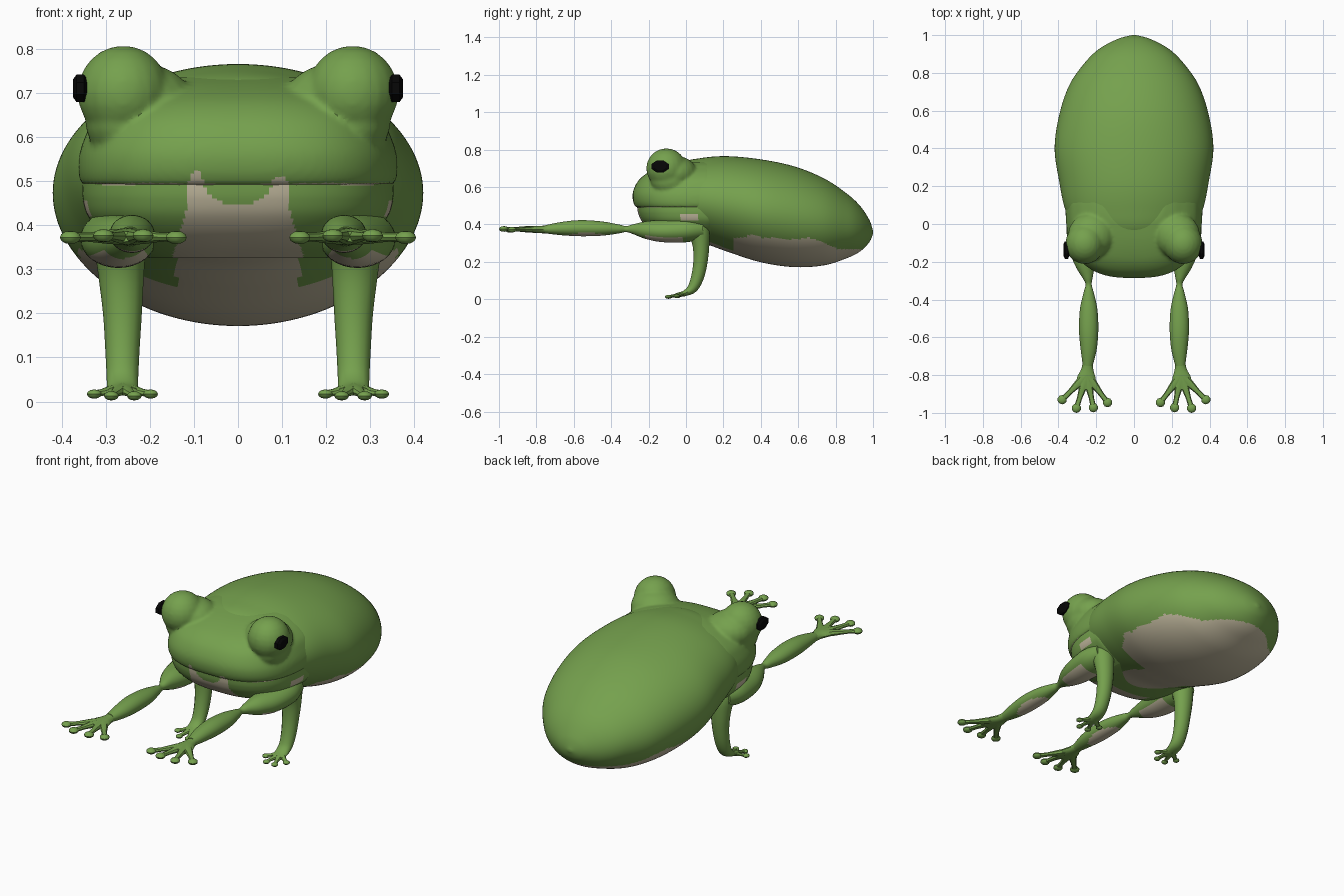
import bpy, bmesh, math
from mathutils import Vector

if "Cube" in bpy.data.objects:
    bpy.data.objects.remove(bpy.data.objects["Cube"])


def material(name, rgb):
    m = bpy.data.materials.new(name)
    m.diffuse_color = (*rgb, 1)
    m.use_nodes = True
    m.node_tree.nodes["Principled BSDF"].inputs["Base Color"].default_value = m.diffuse_color
    return m


GREEN = material("leaf green", (0.178, 0.355, 0.075))
CREAM = material("cream", (0.55, 0.495, 0.35))
BLACK = material("black", (0.002, 0.002, 0.002))


def paint(me, rule):
    for f in me.polygons:
        f.material_index = int(rule(f.center, f.normal))


def finish(bm, name, mats, rule=None, mirror=False, angle=40, blend=False):
    """Turn a bmesh into an object; faces matching the rule get the second material."""
    bmesh.ops.recalc_face_normals(bm, faces=bm.faces)
    me = bpy.data.meshes.new(name)
    bm.to_mesh(me)
    bm.free()
    for m in mats:
        me.materials.append(m)
    ob = bpy.data.objects.new(name, me)
    bpy.context.collection.objects.link(ob)
    bpy.ops.object.select_all(action='DESELECT')
    ob.select_set(True)
    bpy.context.view_layer.objects.active = ob
    if blend:
        # Fuse overlapping volumes and soften their seams
        rm = ob.modifiers.new("fuse", 'REMESH')
        rm.mode = 'VOXEL'
        rm.voxel_size = 0.008
        sm = ob.modifiers.new("soften", 'SMOOTH')
        sm.factor = 0.5
        sm.iterations = 8
        for m in ("fuse", "soften"):
            bpy.ops.object.modifier_apply(modifier=m)
    if rule:
        paint(ob.data, rule)
    if mirror:
        ob.modifiers.new("both sides", 'MIRROR')
    bpy.ops.object.shade_smooth_by_angle(angle=math.radians(angle))
    return ob


def loft(bm, rings):
    rows = [[bm.verts.new(p) for p in r] for r in rings]
    n = len(rows[0])
    for a, b in zip(rows, rows[1:]):
        for i in range(n):
            j = (i + 1) % n
            bm.faces.new((a[i], a[j], b[j], b[i]))
    bm.faces.new(rows[0][::-1])
    bm.faces.new(rows[-1])


def resample(pts, steps):
    """Curved interpolation of rows of numbers."""
    out = []
    for i in range(len(pts) - 1):
        p0, p1, p2, p3 = (pts[max(i - 1, 0)], pts[i], pts[i + 1],
                          pts[min(i + 2, len(pts) - 1)])
        for s in range(steps):
            t = s / steps
            out.append([0.5 * (2 * b + (c - a) * t + (2 * a - 5 * b + 4 * c - d) * t * t
                               + (3 * b - a - 3 * c + d) * t ** 3)
                        for a, b, c, d in zip(p0, p1, p2, p3)])
    return out + [list(pts[-1])]


def tube(bm, pts, sides=12, steps=4):
    """Limb along points of x, y, z, half width, half thickness."""
    rows = resample(pts, steps)
    c = [Vector(r[:3]) for r in rows]
    rings = []
    for i, r in enumerate(rows):
        t = (c[min(i + 1, len(c) - 1)] - c[max(i - 1, 0)]).normalized()
        side = Vector((1, 0, 0))
        side = (side - t * side.dot(t)).normalized()
        up = t.cross(side)
        rings.append([c[i] + side * r[3] * math.cos(a) + up * r[4] * math.sin(a)
                      for a in (2 * math.pi * k / sides for k in range(sides))])
    loft(bm, rings)


def ball(bm, centre, radii, seg=20, rows=12):
    vs = bmesh.ops.create_uvsphere(bm, u_segments=seg, v_segments=rows, radius=1)["verts"]
    for v in vs:
        v.co = Vector(centre) + Vector(a * b for a, b in zip(v.co, radii))


def spow(v, e):
    return math.copysign(abs(v) ** e, v)


# Body: egg-shaped loft along y (y, half width, bottom, top)
body = [(-0.12, 0.20, 0.38, 0.64), (-0.04, 0.31, 0.335, 0.725), (0.08, 0.365, 0.305, 0.755),
        (0.22, 0.395, 0.255, 0.765), (0.40, 0.42, 0.198, 0.748), (0.58, 0.395, 0.172, 0.71),
        (0.74, 0.34, 0.182, 0.645), (0.86, 0.255, 0.22, 0.565), (0.93, 0.18, 0.255, 0.50),
        (0.98, 0.085, 0.305, 0.425), (1.0, 0.01, 0.35, 0.365)]
rings = []
for y, w, lo, hi in resample(body, 10):
    rings.append([(w * math.cos(a), y, (lo + hi) / 2 + (hi - lo) / 2 * math.sin(a))
                  for a in (2 * math.pi * k / 180 for k in range(180))])
bm = bmesh.new()
loft(bm, rings)


def belly(c, n):
    if c.y < 0.25 and c.z > 0.262:
        return abs(c.x) < 0.14 and c.z < 0.5
    if c.y > 0.81:
        return c.y < 0.945 and c.z < 0.268
    edge = 0.325 + 0.025 * math.exp(-((c.y - 0.36) / 0.04) ** 2)
    edge -= 0.3 * max(0, c.y - 0.66)
    return c.z < edge + 0.005 * math.sin(30 * c.y)


finish(bm, "body", [GREEN, CREAM], belly)


def stack(bm, rows, steps, sides=128):
    """Rounded outlines stacked in z (z, front y, half width)."""
    rings = []
    for z, front, w in resample(rows, steps):
        ring = []
        for k in range(sides):
            a = 2 * math.pi * k / sides
            s = spow(math.sin(a), 2 / 2.7)
            depth = 0.1 - front if s < 0 else 0.1
            ring.append((w * spow(math.cos(a), 2 / 2.7), 0.1 + depth * s, z))
        rings.append(ring)
    loft(bm, rings)


# Head with eye bulges fused in; pale points rise above the lip, which is pale beneath
bm = bmesh.new()
stack(bm, [(0.49, -0.268, 0.355), (0.52, -0.282, 0.362), (0.56, -0.286, 0.36),
           (0.60, -0.275, 0.347), (0.64, -0.25, 0.327), (0.675, -0.207, 0.29),
           (0.70, -0.15, 0.25), (0.72, -0.08, 0.21), (0.735, 0.0, 0.16)], 4)
for s in (-1, 1):
    ball(bm, (s * 0.26, -0.105, 0.70), (0.104, 0.108, 0.107))
    ball(bm, (s * 0.225, -0.06, 0.675), (0.125, 0.12, 0.093))
    ball(bm, (s * 0.27, -0.085, 0.64), (0.077, 0.105, 0.09))
finish(bm, "head", [GREEN, CREAM],
       lambda c, n: n.z < -0.8 or c.y < -0.2 and c.z < (0.522 if c.x < 0 else 0.508)
       and abs(abs(c.x) - 0.095) < 0.022 - 0.6 * max(0, c.z - 0.495), blend=True)


def throat(c, n):
    if c.y > -0.03:  # pale dab behind the jaw corner
        return 0.418 < c.z < 0.455 and c.y < 0.06 and abs(c.x) > 0.28
    if c.z > 0.488 and 0.23 < abs(c.x) < 0.31:  # pale mouth corners
        return True
    arch = (c.x / 0.078) ** 2 + ((c.z - 0.5) / 0.055) ** 2 < 1
    return abs(c.x) < 0.112 + 0.3 * max(0, 0.45 - c.z) and not arch


# Jaw with a pale throat and a green arch under the lip
bm = bmesh.new()
stack(bm, [(0.50, -0.262, 0.353), (0.46, -0.256, 0.352), (0.42, -0.238, 0.34),
           (0.38, -0.20, 0.305), (0.35, -0.15, 0.26), (0.325, -0.08, 0.20)], 9, 280)
finish(bm, "jaw", [GREEN, CREAM], throat)

# Faceted pupils
bm = bmesh.new()
loft(bm, [[(x, -0.138 + 0.05 * r * math.cos(a), 0.71 + 0.034 * r * math.sin(a))
           for a in (math.pi * (k + 0.5) / 4 for k in range(8))]
          for x, r in ((0.342, 0.65), (0.349, 1.0), (0.366, 1.0), (0.374, 0.65))])
finish(bm, "pupil", [BLACK], mirror=True, angle=20)


def toes(bm, root, tips, r, pad):
    """Toes spreading from a root, each ending in a flattened pad."""
    root = Vector(root)
    for tip in tips:
        tip = Vector(tip)
        pts = []
        for t, k in ((0, 1.5), (0.35, 1.25), (0.7, 0.8), (0.95, 0.9)):
            p = root.lerp(tip, t)
            pts.append((*p, r * k, r * k * 0.75))
        tube(bm, pts, 8, 2)
        ball(bm, tip, (pad, pad, pad * 0.6), 10, 6)


# Outstretched legs: thigh, pinched knee, calf, pinched ankle, foot
bm = bmesh.new()
tube(bm, [(0.27, 0.09, 0.375, 0.06, 0.05), (0.272, 0.0, 0.37, 0.085, 0.065),
          (0.268, -0.12, 0.365, 0.078, 0.06), (0.258, -0.21, 0.37, 0.055, 0.048),
          (0.245, -0.28, 0.375, 0.028, 0.027), (0.24, -0.32, 0.375, 0.016, 0.016),
          (0.24, -0.36, 0.376, 0.026, 0.024), (0.24, -0.45, 0.378, 0.046, 0.038),
          (0.24, -0.56, 0.38, 0.051, 0.043), (0.24, -0.66, 0.378, 0.043, 0.036),
          (0.245, -0.75, 0.374, 0.026, 0.022)], 32, 6)
finish(bm, "leg", [GREEN, CREAM],
       lambda c, n: -0.22 < c.y < -0.01 and n.z < -0.6
       or ((c.y + 0.53) / 0.115) ** 2 + ((c.x - 0.24) / 0.042) ** 2 < 1 and n.z < 0, True)
bm = bmesh.new()
tube(bm, [(0.244, -0.72, 0.374, 0.026, 0.023), (0.247, -0.77, 0.373, 0.032, 0.02),
          (0.252, -0.82, 0.374, 0.05, 0.018), (0.258, -0.875, 0.374, 0.042, 0.012)])
toes(bm, (0.25, -0.80, 0.374),
     [(0.14, -0.945, 0.372), (0.215, -0.972, 0.376), (0.305, -0.975, 0.376),
      (0.38, -0.93, 0.372)], 0.017, 0.025)
finish(bm, "foot", [GREEN], mirror=True)

# Upright arms with small splayed hands
bm = bmesh.new()
tube(bm, [(0.27, 0.02, 0.43, 0.06, 0.06), (0.268, 0.065, 0.37, 0.06, 0.06),
          (0.265, 0.08, 0.29, 0.052, 0.046), (0.262, 0.077, 0.2, 0.044, 0.039),
          (0.262, 0.062, 0.12, 0.039, 0.035), (0.262, 0.035, 0.06, 0.036, 0.028),
          (0.262, -0.005, 0.033, 0.035, 0.016), (0.262, -0.04, 0.024, 0.034, 0.011)], 14)
finish(bm, "arm", [GREEN], mirror=True)
bm = bmesh.new()
toes(bm, (0.262, -0.01, 0.03),
     [(0.198, -0.045, 0.017), (0.235, -0.092, 0.013), (0.287, -0.095, 0.013),
      (0.326, -0.05, 0.017)], 0.013, 0.0175)
finish(bm, "hand", [GREEN], mirror=True)
